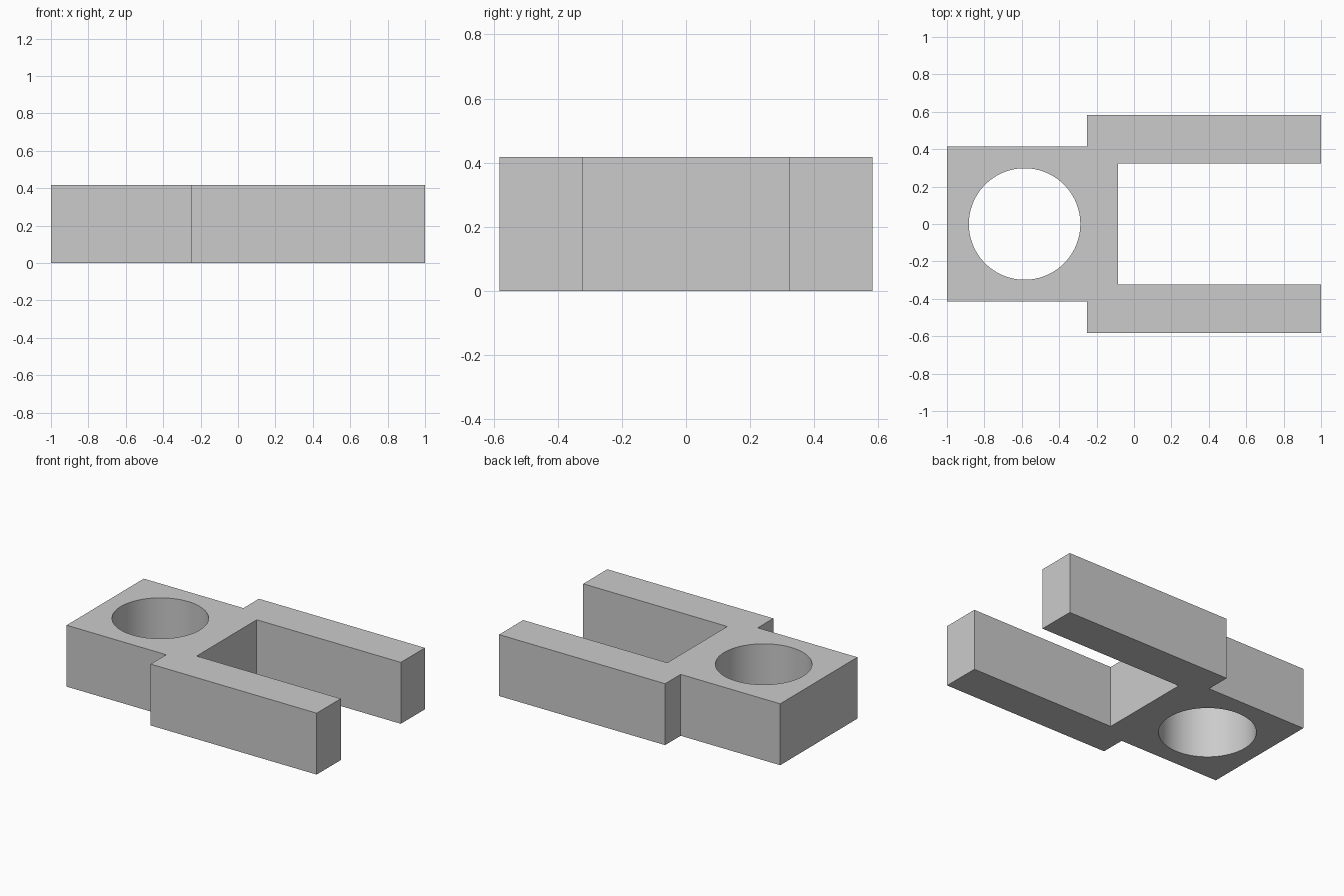
import bpy
import bmesh

cube = bpy.data.objects.get("Cube")
if cube:
    bpy.data.objects.remove(cube, do_unlink=True)

HEIGHT = 0.418

grey = bpy.data.materials.new("light grey")
grey.use_nodes = True
colour = (0.6, 0.6, 0.6, 1)
grey.diffuse_color = colour
grey.node_tree.nodes["Principled BSDF"].inputs["Base Color"].default_value = colour

# Fork plate: half outline, mirrored across y, then extruded upwards
half = [(-1, 0.415), (-0.25, 0.415), (-0.25, 0.582), (1, 0.582),
        (1, 0.323), (-0.085, 0.323)]
outline = half + [(x, -y) for x, y in reversed(half)]
bm = bmesh.new()
base = bm.faces.new([bm.verts.new((x, y, 0)) for x, y in outline])
top = bmesh.ops.extrude_face_region(bm, geom=[base])["geom"]
bmesh.ops.translate(bm, vec=(0, 0, HEIGHT),
                    verts=[v for v in top if isinstance(v, bmesh.types.BMVert)])
bmesh.ops.recalc_face_normals(bm, faces=bm.faces)
mesh = bpy.data.meshes.new("fork_bracket")
bm.to_mesh(mesh)
bm.free()
mesh.materials.append(grey)
bracket = bpy.data.objects.new("fork_bracket", mesh)
bpy.context.collection.objects.link(bracket)

# Round through hole
bpy.ops.mesh.primitive_cylinder_add(vertices=96, radius=0.298, depth=1,
                                    location=(-0.585, 0, HEIGHT / 2))
cutter = bpy.context.object
cutter.name = "hole_cutter"
cutter.hide_render = True
cutter.data.materials.append(grey)
hole = bracket.modifiers.new("round_hole", "BOOLEAN")
hole.operation = "DIFFERENCE"
hole.solver = "EXACT"
hole.object = cutter

# Apply the cut, then smooth only the hole wall
bpy.ops.object.select_all(action="DESELECT")
bracket.select_set(True)
bpy.context.view_layer.objects.active = bracket
bpy.ops.object.modifier_apply(modifier=hole.name)
bpy.data.objects.remove(cutter, do_unlink=True)
bpy.ops.object.shade_smooth_by_angle()
